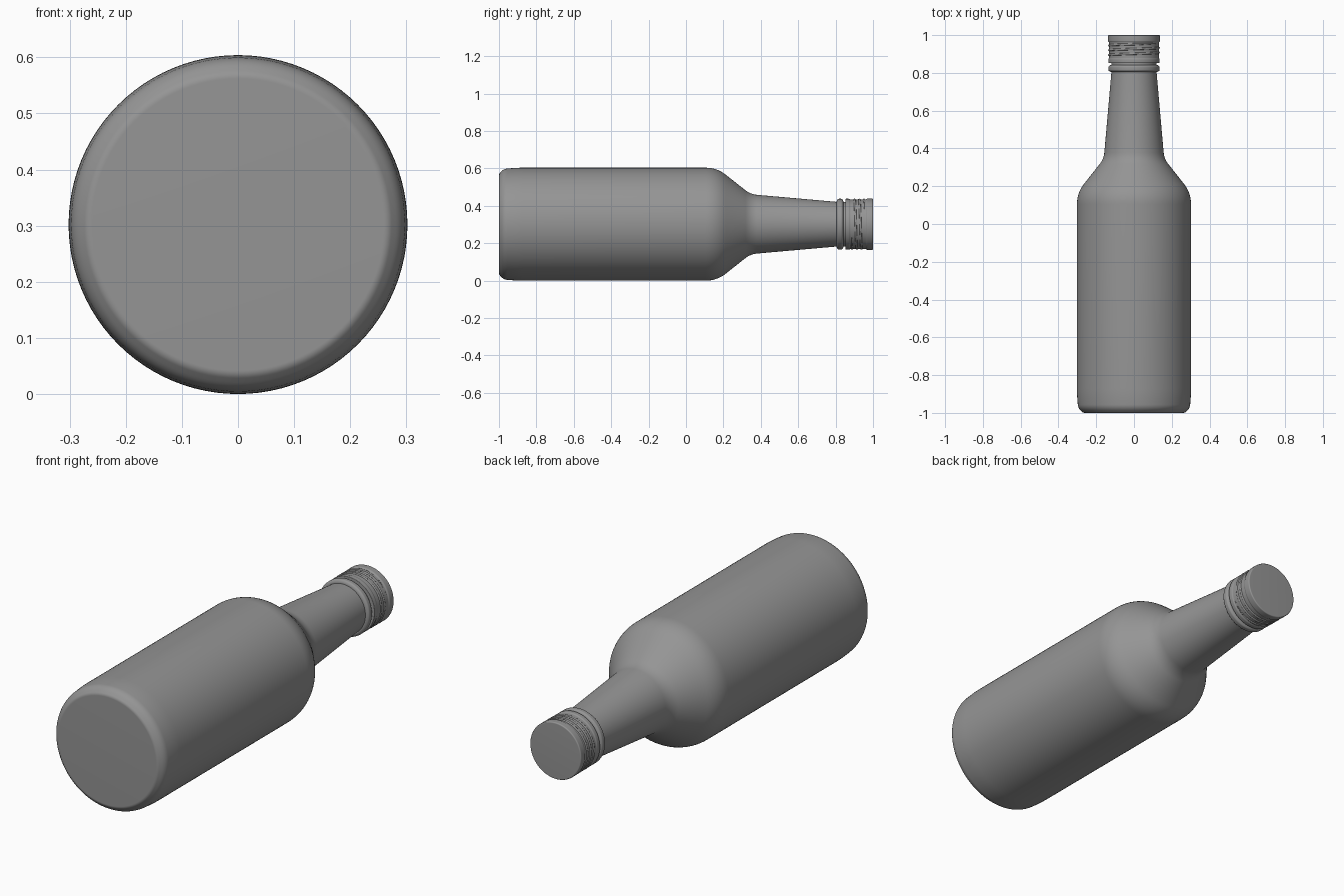
import bpy, bmesh, math
from mathutils import Vector, Matrix

cube = bpy.data.objects.get("Cube")
if cube:
    bpy.data.objects.remove(cube, do_unlink=True)

RADIUS = 0.302      # body radius, also the height of the long axis
SIDES = 96

grey = bpy.data.materials.new("plain grey")
grey.use_nodes = True
colour = (0.3, 0.3, 0.3, 1)
grey.diffuse_color = colour
grey.node_tree.nodes["Principled BSDF"].inputs["Base Color"].default_value = colour


def rounded(corners, steps=8):
    """Turn (radius, y, fillet) corners into a smooth lathe profile."""
    pts = [Vector((r, y)) for r, y, f in corners]
    out = []
    for i, (r, y, f) in enumerate(corners):
        p = pts[i]
        if f == 0:
            out.append(p)
            continue
        a = p + (pts[i - 1] - p).normalized() * f
        b = p + (pts[i + 1] - p).normalized() * f
        for k in range(steps + 1):
            t = k / steps
            out.append(a * (1 - t) ** 2 + p * 2 * t * (1 - t) + b * t * t)
    return out


def finish(name, bm, angle=40):
    bmesh.ops.remove_doubles(bm, verts=bm.verts, dist=0.00005)
    bmesh.ops.recalc_face_normals(bm, faces=bm.faces)
    bmesh.ops.translate(bm, verts=bm.verts, vec=(0, 0, RADIUS))
    mesh = bpy.data.meshes.new(name)
    bm.to_mesh(mesh)
    bm.free()
    mesh.materials.append(grey)
    obj = bpy.data.objects.new(name, mesh)
    bpy.context.collection.objects.link(obj)
    bpy.ops.object.select_all(action="DESELECT")
    obj.select_set(True)
    bpy.context.view_layer.objects.active = obj
    bpy.ops.object.shade_smooth_by_angle(angle=math.radians(angle))
    return obj


def lathe(name, corners):
    """Spin a profile around the y axis."""
    bm = bmesh.new()
    verts = [bm.verts.new((p.x, p.y, 0)) for p in rounded(corners)]
    edges = [bm.edges.new(pair) for pair in zip(verts, verts[1:])]
    bmesh.ops.spin(bm, geom=verts + edges, cent=(0, 0, 0), axis=(0, 1, 0),
                   angle=math.tau, steps=SIDES, use_merge=True)
    return finish(name, bm)


# Glass: base, straight body, sloping shoulder and tapered neck
lathe("bottle_body", [
    (0, -1, 0), (0.268, -1, 0.008), (0.296, -0.975, 0.02),
    (RADIUS, -0.9, 0.03), (RADIUS, 0.165, 0.06),
    (0.16, 0.345, 0.035), (0.119, 0.81, 0), (0.119, 0.87, 0), (0, 0.87, 0)])

# Collar bead below the cap
lathe("neck_ring", [
    (0.115, 0.805, 0), (0.126, 0.806, 0.004), (0.136, 0.812, 0.006),
    (0.136, 0.834, 0.006), (0.126, 0.841, 0.004), (0.115, 0.842, 0)])

# Cap with a plain band at each end
lathe("screw_cap", [
    (0, 0.852, 0), (0.136, 0.852, 0.003), (0.136, 0.872, 0.003),
    (0.133, 0.878, 0.002), (0.133, 0.962, 0.002), (0.137, 0.968, 0.003),
    (0.137, 1.0, 0.006), (0, 1.0, 0)])

# Spiral thread around the cap
bm = bmesh.new()
turns, ring = 3, 8
rows = []
for i in range(turns * SIDES + 1):
    t = i / (turns * SIDES)
    turn = Matrix.Rotation(t * turns * math.tau, 3, "Y")
    size = 0.006 * min(1, 12 * t + 0.05, 12 * (1 - t) + 0.05)
    row = []
    for k in range(ring):
        a = math.tau * k / ring
        p = Vector((0.132 + size * 0.8 * math.cos(a), 0.882 + 0.076 * t + size * math.sin(a), 0))
        row.append(bm.verts.new(turn @ p))
    rows.append(row)
for a, b in zip(rows, rows[1:]):
    for k in range(ring):
        n = (k + 1) % ring
        bm.faces.new((a[k], a[n], b[n], b[k]))
bm.faces.new(rows[0])
bm.faces.new(rows[-1])
finish("cap_thread", bm, 60)
